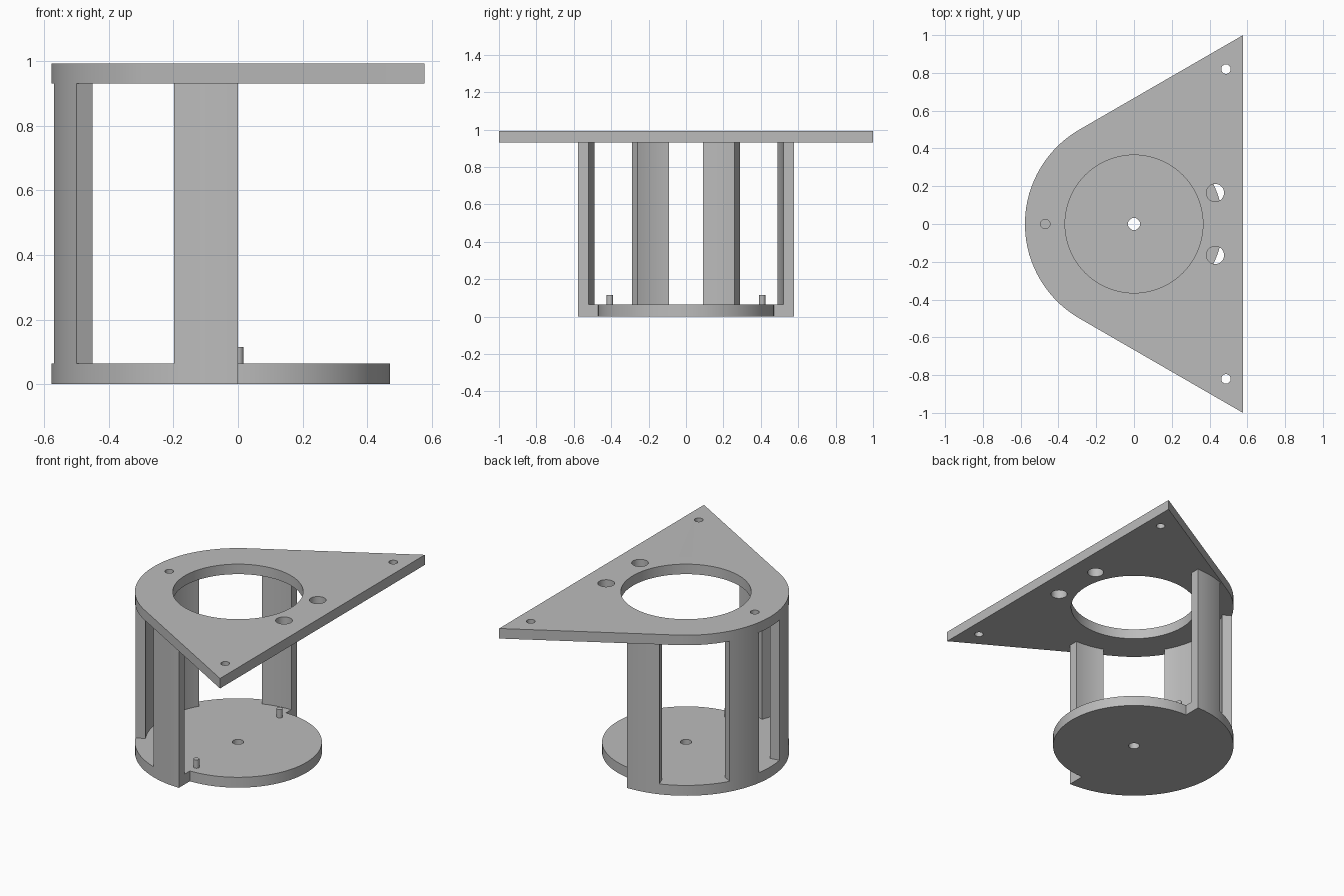
import bpy, bmesh
from math import sin, cos, radians, sqrt

if "Cube" in bpy.data.objects:
    bpy.data.objects.remove(bpy.data.objects["Cube"], do_unlink=True)

R = 1 / sqrt(3)          # outer radius, inscribed in the triangular plate
WALL_IN = 0.52           # inner radius of the columns
FLOOR, PLATE, TOP = 0.064, 0.93, 0.992

grey = bpy.data.materials.new("plain grey")
grey.use_nodes = True
grey.diffuse_color = (0.5, 0.5, 0.5, 1)
grey.node_tree.nodes["Principled BSDF"].inputs["Base Color"].default_value = (0.5, 0.5, 0.5, 1)


def arc(r, a0, a1, cx=0, cy=0, step=3):
    n = max(1, round(abs(a1 - a0) / step))
    angles = [radians(a0 + (a1 - a0) * i / n) for i in range(n + 1)]
    return [(cx + r * cos(a), cy + r * sin(a)) for a in angles]


def hole(x, y, r, step=10):
    return arc(r, 0, 360, x, y, step)[:-1]


def slab(name, loops, z0, z1):
    """Extrude a flat outline with holes between two heights."""
    curve = bpy.data.curves.new(name + "_profile", "CURVE")
    curve.dimensions = "2D"
    curve.fill_mode = "BOTH"
    curve.extrude = (z1 - z0) / 2
    for loop in loops:
        spline = curve.splines.new("POLY")
        spline.points.add(len(loop) - 1)
        for point, (x, y) in zip(spline.points, loop):
            point.co = (x, y, 0, 1)
        spline.use_cyclic_u = True
    temp = bpy.data.objects.new(name + "_profile", curve)
    bpy.context.collection.objects.link(temp)
    graph = bpy.context.evaluated_depsgraph_get()
    mesh = bpy.data.meshes.new_from_object(temp.evaluated_get(graph))
    bpy.data.objects.remove(temp, do_unlink=True)
    bpy.data.curves.remove(curve)

    bm = bmesh.new()
    bm.from_mesh(mesh)
    bmesh.ops.remove_doubles(bm, verts=bm.verts, dist=0.0001)
    bmesh.ops.translate(bm, verts=bm.verts, vec=(0, 0, (z0 + z1) / 2))
    bmesh.ops.recalc_face_normals(bm, faces=bm.faces)
    bm.to_mesh(mesh)
    bm.free()
    mesh.name = name
    mesh.materials.clear()
    mesh.materials.append(grey)
    obj = bpy.data.objects.new(name, mesh)
    bpy.context.collection.objects.link(obj)
    bpy.ops.object.select_all(action="DESELECT")
    obj.select_set(True)
    bpy.context.view_layer.objects.active = obj
    bpy.ops.object.shade_smooth_by_angle(angle=radians(30))
    return obj


# Base disc: wide half under the columns, narrower half in the open
slab("base_disc", [arc(R, 90, 270) + arc(0.47, -90, 90), hole(0, 0, 0.032)], 0, FLOOR)

# Top plate: triangle with one rounded corner, opening and screw holes
outline = arc(R, 120, 240) + [(R, -1), (R, 1)]
holes = [hole(0, 0, 0.365, 3), hole(-0.47, 0, 0.025)]
for side in (-1, 1):
    holes += [hole(0.487, side * 0.82, 0.025), hole(0.43, side * 0.165, 0.047)]
slab("top_plate", [outline] + holes, PLATE, TOP)

# Four curved columns between base and plate
columns = {"left_rear_column": 90, "left_inner_column": 150,
           "right_inner_column": 190, "right_rear_column": 250}
for name, start in columns.items():
    slab(name, [arc(R, start, start + 20) + arc(WALL_IN, start + 20, start)], FLOOR, PLATE)

# Two locating pins on the base
for name, side in (("front_pin", -1), ("back_pin", 1)):
    slab(name, [hole(0, side * 0.407, 0.017)], FLOOR, 0.115)
